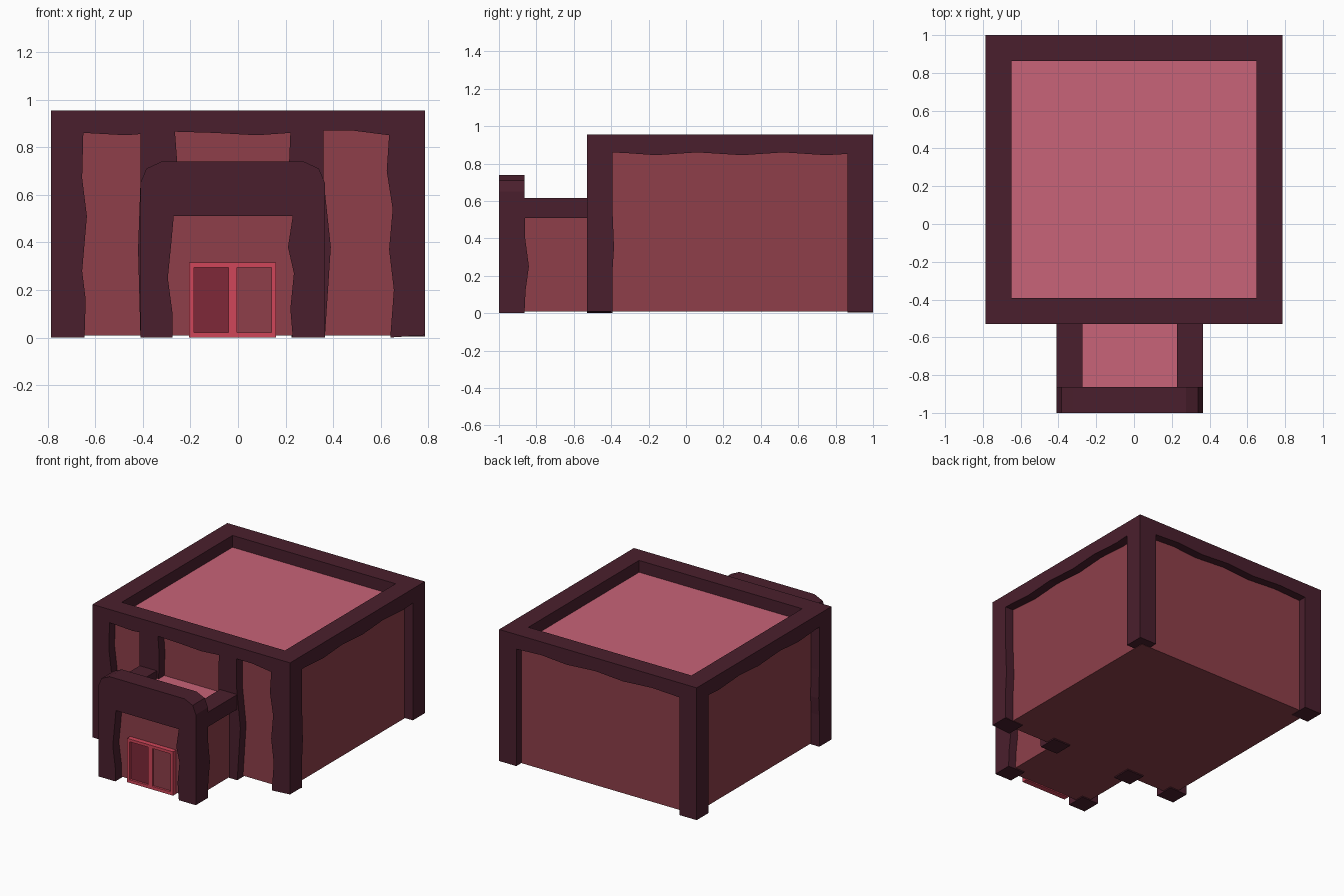
import bpy, bmesh

if "Cube" in bpy.data.objects:
    bpy.data.objects.remove(bpy.data.objects["Cube"])


def material(name, hexcol):
    rgb = [int(hexcol[i:i + 2], 16) / 255 for i in (0, 2, 4)]
    m = bpy.data.materials.new(name)
    m.diffuse_color = [((c + 0.055) / 1.055) ** 2.4 for c in rgb] + [1]
    m.use_nodes = True
    m.node_tree.nodes["Principled BSDF"].inputs["Base Color"].default_value = m.diffuse_color
    return m


FRAME = material("dark_frame", "4a1f2d")
WALL = material("wall_red", "8e3f4a")
ROOF = material("roof_pink", "c86378")
DOOR = material("door_red", "d0465a")
PANE = material("dark_pane", "7e2838")


def finish(name, bm, mats):
    bmesh.ops.recalc_face_normals(bm, faces=bm.faces)
    me = bpy.data.meshes.new(name)
    bm.to_mesh(me)
    bm.free()
    for m in mats:
        me.materials.append(m)
    ob = bpy.data.objects.new(name, me)
    bpy.context.collection.objects.link(ob)
    return ob


def prism(name, pts, axis, a, b, mat):
    """Extrude a flat outline (u, z) along x or y from a to b."""
    bm = bmesh.new()
    at = (lambda u, z, d: (d, u, z)) if axis == "x" else (lambda u, z, d: (u, d, z))
    face = bm.faces.new([bm.verts.new(at(u, z, a)) for u, z in pts])
    ext = bmesh.ops.extrude_face_region(bm, geom=[face])["geom"]
    move = (b - a, 0, 0) if axis == "x" else (0, b - a, 0)
    bmesh.ops.translate(bm, verts=[v for v in ext if isinstance(v, bmesh.types.BMVert)], vec=move)
    return finish(name, bm, [mat])


def box(name, lo, hi, mat, top=None):
    bm = bmesh.new()
    bmesh.ops.create_cube(bm, size=1)
    for v in bm.verts:
        v.co = [lo[i] if v.co[i] < 0 else hi[i] for i in range(3)]
    if top:
        for f in bm.faces:
            if all(v.co.z > hi[2] - 1e-5 for v in f.verts):
                f.material_index = 1
    return finish(name, bm, [mat] + ([top] if top else []))


T = 0.137                       # frame thickness
X, Y0, Y1, H = 0.785, -0.53, 1.0, 0.955
PX0, PX1 = -0.41, 0.365         # porch sides

# recessed wall bodies with pink roofs
box("main_walls", (-0.72, -0.465, 0.008), (0.72, 0.94, 0.87), WALL, ROOF)
box("porch_walls", (-0.35, -0.93, 0.008), (0.305, -0.46, 0.56), WALL, ROOF)

# front frame: one comb-shaped outline with three ragged openings
left_gap = [(-0.645, 0), (-0.64, 0.16), (-0.655, 0.28), (-0.635, 0.51), (-0.655, 0.67),
            (-0.65, 0.86), (-0.47, 0.85), (-0.41, 0.855), (-0.41, 0.65), (-0.42, 0.37), (-0.41, 0)]
mid_gap = [(-0.275, 0), (-0.255, 0.73), (-0.265, 0.865), (-0.1, 0.86), (0.08, 0.85),
           (0.22, 0.86), (0.215, 0.74), (0.225, 0)]
right_gap = [(0.365, 0), (0.39, 0.38), (0.36, 0.66), (0.36, 0.87), (0.48, 0.87), (0.635, 0.85),
             (0.625, 0.7), (0.65, 0.54), (0.635, 0.37), (0.655, 0.2), (0.64, 0)]
prism("front_frame", [(X, H), (-X, H), (-X, 0)] + left_gap + mid_gap + right_gap + [(X, 0.01)],
      "y", Y0, Y0 + T, FRAME)

# back frame
prism("back_frame", [(X, H), (-X, H), (-X, 0.005), (-0.648, 0.005), (-0.648, 0.85), (-0.43, 0.86),
                     (-0.2, 0.845), (0.02, 0.86), (0.25, 0.845), (0.45, 0.86), (0.648, 0.85),
                     (0.648, 0.01), (X, 0.01)], "y", Y1 - T, Y1, FRAME)

# side frames: top beam and the ragged edge of the front post
side = [(0.865, H), (-0.4, H), (-0.4, 0.005), (-0.393, 0.005), (-0.398, 0.15), (-0.385, 0.35),
        (-0.395, 0.6), (-0.395, 0.86), (-0.3, 0.855), (-0.16, 0.845), (0.06, 0.86),
        (0.3, 0.845), (0.52, 0.86), (0.75, 0.845), (0.865, 0.852)]
for tag, s in (("left", -1), ("right", 1)):
    prism(tag + "_side_frame", side, "x", s * X, s * (X - T), FRAME)

# porch arch with chamfered shoulders
prism("porch_arch", [(PX0, 0), (PX0, 0.65), (-0.385, 0.71), (-0.32, 0.74), (0.275, 0.74),
                     (0.34, 0.71), (PX1, 0.65), (PX1, 0), (0.23, 0), (0.22, 0.12), (0.235, 0.27),
                     (0.21, 0.38), (0.23, 0.51), (-0.27, 0.51), (-0.28, 0.4), (-0.295, 0.25),
                     (-0.275, 0.1), (-0.275, 0)], "y", -1, -1 + T, FRAME)

# porch side beams with the ragged back edge of the posts
beam = [(-0.53, 0.615), (-0.87, 0.615), (-0.87, 0.01), (-0.863, 0.01), (-0.858, 0.12),
        (-0.84, 0.25), (-0.86, 0.4), (-0.862, 0.51), (-0.53, 0.51)]
for tag, a, b in (("left", PX0, PX0 + T), ("right", PX1, PX1 - T)):
    prism("porch_%s_beam" % tag, beam, "x", a, b, FRAME)

# double door: frame bars and two panes
for name, x0, x1, z0, z1 in (("left_bar", -0.205, -0.185, 0, 0.315),
                             ("middle_bar", -0.04, -0.005, 0.022, 0.295),
                             ("right_bar", 0.14, 0.16, 0, 0.315),
                             ("top_bar", -0.185, 0.14, 0.295, 0.315),
                             ("bottom_bar", -0.185, 0.14, 0, 0.022)):
    box("door_" + name, (x0, -0.965, z0), (x1, -0.925, z1), DOOR)
box("door_left_pane", (-0.19, -0.95, 0.015), (-0.03, -0.925, 0.3), PANE)
box("door_right_pane", (-0.015, -0.95, 0.015), (0.145, -0.925, 0.3), WALL)
